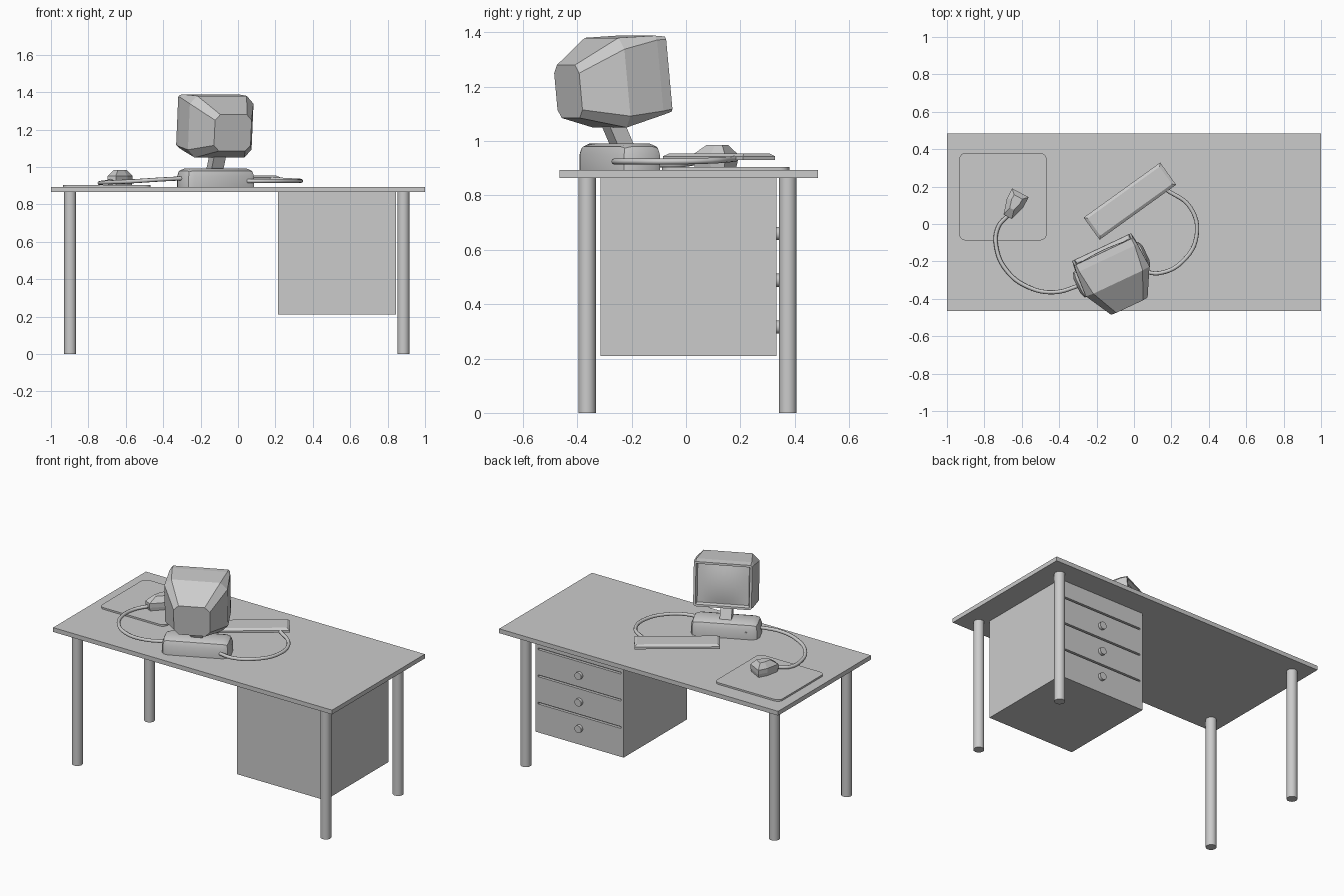
import bpy, bmesh
from math import radians
from mathutils import Matrix, Vector

cube = bpy.data.objects.get("Cube")
if cube:
    bpy.data.objects.remove(cube, do_unlink=True)

grey = bpy.data.materials.new("plain_grey")
grey.use_nodes = True
grey.diffuse_color = (0.6, 0.6, 0.6, 1)
grey.node_tree.nodes["Principled BSDF"].inputs["Base Color"].default_value = (0.6, 0.6, 0.6, 1)

TOP = 0.893      # desk surface height
UNDER = 0.865    # underside of the desk top


def finish(name, bm, matrix=Matrix(), smooth=False):
    bmesh.ops.recalc_face_normals(bm, faces=bm.faces)
    mesh = bpy.data.meshes.new(name)
    bm.to_mesh(mesh)
    bm.free()
    mesh.materials.append(grey)
    obj = bpy.data.objects.new(name, mesh)
    obj.matrix_world = matrix
    bpy.context.collection.objects.link(obj)
    if smooth:
        bpy.ops.object.select_all(action='DESELECT')
        obj.select_set(True)
        bpy.context.view_layer.objects.active = obj
        bpy.ops.object.shade_smooth_by_angle(angle=radians(35))
    return obj


def frame(x, y, degrees):
    return Matrix.Translation((x, y, 0)) @ Matrix.Rotation(radians(degrees), 4, 'Z')


def box(name, xs, ys, zs, matrix=Matrix(), bevel=0, segments=2, edge_rule=None):
    bm = bmesh.new()
    bmesh.ops.create_cube(bm, size=1)
    for v in bm.verts:
        v.co = [lo + (c + 0.5) * (hi - lo) for c, (lo, hi) in zip(v.co, (xs, ys, zs))]
    if bevel:
        edges = [e for e in bm.edges if edge_rule(*[v.co for v in e.verts])]
        bmesh.ops.bevel(bm, geom=edges, offset=bevel, segments=segments,
                        profile=0.5, affect='EDGES', clamp_overlap=True)
    return finish(name, bm, matrix, bevel > 0)


def cylinder(name, center, radius, depth, sides=24, rotation=Matrix()):
    bm = bmesh.new()
    bmesh.ops.create_cone(bm, cap_ends=True, segments=sides, radius1=radius,
                          radius2=radius, depth=depth)
    return finish(name, bm, Matrix.Translation(center) @ rotation, True)


def loft(name, rings, matrix=Matrix(), front_rim=None):
    """Skin a row of equal point rings and cap both ends."""
    bm = bmesh.new()
    rows = [[bm.verts.new(p) for p in ring] for ring in rings]
    n = len(rows[0])
    for a, b in zip(rows, rows[1:]):
        for i in range(n):
            bm.faces.new((a[i], a[(i + 1) % n], b[(i + 1) % n], b[i]))
    front = bm.faces.new(rows[0])
    bm.faces.new(rows[-1])
    bmesh.ops.recalc_face_normals(bm, faces=bm.faces)
    if front_rim:
        bmesh.ops.inset_region(bm, faces=[front], thickness=front_rim)
        bmesh.ops.inset_region(bm, faces=[front], thickness=0.008, depth=-0.022)
    return finish(name, bm, matrix)


def rectangle(hx, hy, z, dy=0):
    return [(-hx, dy - hy, z), (hx, dy - hy, z), (hx, dy + hy, z), (-hx, dy + hy, z)]


# Desk top and legs
box("desk_top", (-1, 1), (-0.465, 0.485), (UNDER, TOP))
for side, x in (("right", -0.897), ("left", 0.885)):
    for end, y in (("front", -0.364), ("back", 0.375)):
        cylinder(f"{end}_{side}_leg", (x, y, UNDER / 2), 0.032, UNDER)

# Drawer cabinet: carcass, side stiles, drawer fronts with gaps, knobs
X0, X1, FACE = 0.214, 0.845, 0.333
INNER = FACE - 0.018
box("drawer_cabinet", (X0, X1), (-0.314, INNER), (0.21, UNDER))
for i, x in enumerate((X0, X1 - 0.018)):
    box(f"cabinet_stile_{i + 1}", (x, x + 0.018), (INNER, FACE), (0.21, UNDER))
turn = Matrix.Rotation(radians(90), 4, 'X')
bottom = 0.21
for i, gap in enumerate((0.4, 0.577, 0.752)):
    box(f"drawer_front_{i + 1}", (X0 + 0.018, X1 - 0.018), (INNER, FACE), (bottom, gap - 0.006))
    cylinder(f"drawer_knob_{i + 1}", ((X0 + X1) / 2, FACE + 0.008, 0.316 + 0.172 * i),
             0.024, 0.022, 12, turn)
    bottom = gap + 0.006
box("cabinet_top_rail", (X0 + 0.018, X1 - 0.018), (INNER, FACE), (bottom, UNDER))

# Mouse mat
box("mouse_mat", (-0.935, -0.467), (-0.088, 0.38), (TOP, 0.904), bevel=0.035, segments=4,
    edge_rule=lambda a, b: abs(a.z - b.z) > 0.001)

# Keyboard with a chamfered top
loft("keyboard", [rectangle(0.252, 0.073, 0.93), rectangle(0.252, 0.073, 0.944),
                  rectangle(0.236, 0.057, 0.955)], frame(-0.022, 0.122, 35.7))

# Mouse: tapered six-sided body
outline = [(-0.05, 0.07), (0.05, 0.07), (0.05, 0.01),
           (0.025, -0.075), (-0.025, -0.075), (-0.05, 0.01)]
loft("mouse", [[(x * s, y * s + dy, z) for x, y in outline]
               for s, dy, z in ((0.94, 0, 0.904), (1, 0, 0.925), (1, 0, 0.952), (0.5, 0.01, 0.985))],
     frame(-0.64, 0.105, -28))

# Monitor base with rounded edges, power button and leaning neck
base = frame(-0.12, -0.244, 25.2)
box("monitor_base", (-0.205, 0.205), (-0.085, 0.085), (TOP, 0.992), base, 0.042, 2,
    lambda a, b: max(a.z, b.z) > 0.95)
button = cylinder("power_button", (0, 0, 0), 0.007, 0.01, 10)
button.matrix_world = base @ Matrix.Translation((-0.13, 0.085, 0.935)) @ turn
loft("monitor_neck", [rectangle(0.035, 0.033, 0.98, 0.012),
                      rectangle(0.035, 0.033, 1.1, -0.045)], base)


# Monitor housing: chamfered sections from the screen to the rear
def section(depth, half, low, high, cut):
    pts = [(half, low + cut), (half, high - cut), (half - cut, high), (cut - half, high),
           (-half, high - cut), (-half, low + cut), (cut - half, low), (half - cut, low)]
    return [(x, depth - 0.1 * (z - 1.24), z) for x, z in pts]


monitor = frame(-0.168, -0.135, 25.2)
loft("monitor_housing", [section(0, 0.174, 1.108, 1.385, 0.01),
                         section(-0.04, 0.18, 1.095, 1.388, 0.016),
                         section(-0.18, 0.188, 1.05, 1.38, 0.042),
                         section(-0.335, 0.108, 1.085, 1.28, 0.03)], monitor, 0.014)

# Gently bulging screen
bm = bmesh.new()
bmesh.ops.create_grid(bm, x_segments=10, y_segments=10, size=1)
for v in bm.verts:
    x, y = v.co.x, v.co.y
    z = 1.246 + 0.117 * y
    bulge = 0.016 * (1 - x * x) * (1 - y * y)
    v.co = Vector((0.152 * x, -0.021 + bulge - 0.1 * (z - 1.24), z))
screen = finish("monitor_screen", bm, monitor, True)
if screen.data.polygons[0].normal.y < 0:
    screen.data.flip_normals()


# Cables
def cable(name, points):
    curve = bpy.data.curves.new(name, 'CURVE')
    curve.dimensions = '3D'
    curve.bevel_depth = 0.011
    curve.bevel_resolution = 2
    curve.resolution_u = 6
    curve.use_fill_caps = True
    spline = curve.splines.new('BEZIER')
    spline.bezier_points.add(len(points) - 1)
    for p, co in zip(spline.bezier_points, points):
        p.co = co
        p.handle_left_type = p.handle_right_type = 'AUTO'
    curve.materials.append(grey)
    bpy.context.collection.objects.link(bpy.data.objects.new(name, curve))


cable("mouse_cable", [(-0.67, 0.05, 0.925), (-0.728, -0.02, 0.915), (-0.735, -0.13, 0.915),
                      (-0.68, -0.25, 0.918), (-0.57, -0.335, 0.923), (-0.43, -0.365, 0.932),
                      (-0.28, -0.325, 0.94)])
cable("keyboard_cable", [(0.05, -0.255, 0.925), (0.14, -0.262, 0.925), (0.26, -0.2, 0.925),
                         (0.335, -0.06, 0.925), (0.3, 0.09, 0.928), (0.17, 0.185, 0.935)])
